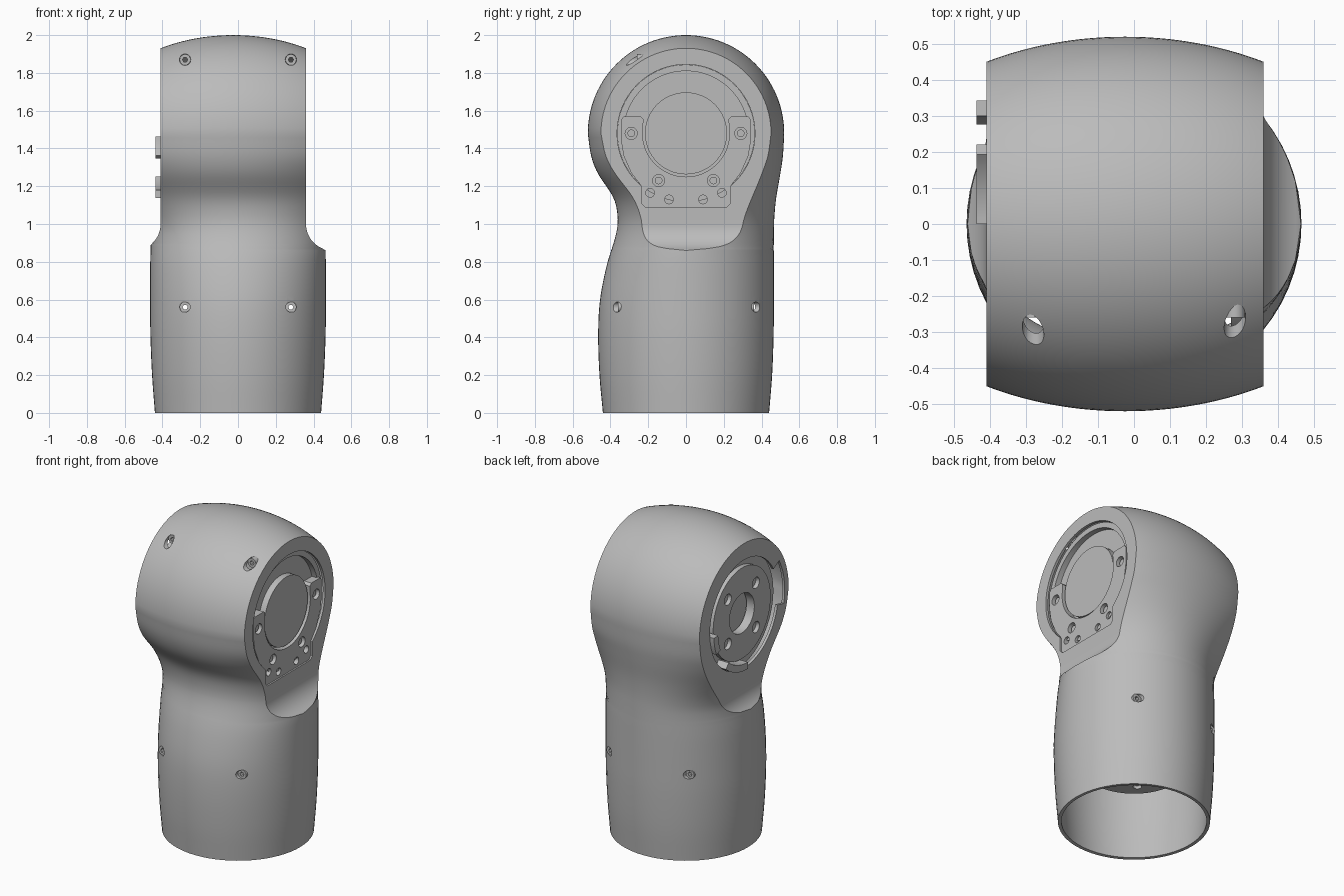
import bpy, bmesh, math
from math import sin, cos, pi, asin, sqrt, radians

cube = bpy.data.objects.get("Cube")
if cube:
    bpy.data.objects.remove(cube)

grey = bpy.data.materials.new("light_grey")
grey.use_nodes = True
grey.diffuse_color = (0.5, 0.5, 0.5, 1)
grey.node_tree.nodes["Principled BSDF"].inputs["Base Color"].default_value = (0.5, 0.5, 0.5, 1)

HUB = 1.48          # height of the joint axis
XR, XL = 0.36, -0.41  # flat side planes


def finish(name, bm):
    bmesh.ops.recalc_face_normals(bm, faces=bm.faces)
    mesh = bpy.data.meshes.new(name)
    bm.to_mesh(mesh)
    bm.free()
    mesh.materials.append(grey)
    ob = bpy.data.objects.new(name, mesh)
    bpy.context.scene.collection.objects.link(ob)
    return ob


def activate(ob):
    bpy.ops.object.select_all(action='DESELECT')
    ob.select_set(True)
    bpy.context.view_layer.objects.active = ob


def smooth(ob):
    activate(ob)
    bpy.ops.object.shade_smooth_by_angle(angle=radians(30))


def prism(name, pts, lo, hi, axis='x'):
    """Extrude a flat outline along an axis."""
    place = {'x': lambda u, v, t: (t, u, v),
             'y': lambda u, v, t: (u, t, v),
             'z': lambda u, v, t: (u, v, t)}[axis]
    bm = bmesh.new()
    a = [bm.verts.new(place(u, v, lo)) for u, v in pts]
    b = [bm.verts.new(place(u, v, hi)) for u, v in pts]
    bm.faces.new(a)
    bm.faces.new(b[::-1])
    n = len(pts)
    for i in range(n):
        j = (i + 1) % n
        bm.faces.new((a[i], b[i], b[j], a[j]))
    return finish(name, bm)


def arc(r, a0, a1, n, u=0, v=HUB):
    return [(u + r * cos(radians(a0 + (a1 - a0) * i / n)),
             v + r * sin(radians(a0 + (a1 - a0) * i / n))) for i in range(n + 1)]


def circle(r, u=0, v=HUB, n=64):
    return arc(r, 0, 360, n, u, v)[:-1]


def band(r0, r1, a0, a1):
    return arc(r0, a0, a1, 12) + arc(r1, a1, a0, 12)


def cut(ob, cutters):
    activate(ob)
    for c in cutters:
        c.hide_render = True
        m = ob.modifiers.new("cut", 'BOOLEAN')
        m.operation, m.solver, m.object = 'DIFFERENCE', 'EXACT', c
        bpy.ops.object.modifier_apply(modifier=m.name)
        bpy.data.objects.remove(c)


# Housing stations: height, front depth, back depth, half width, centre shift
STATIONS = [(0, .44, .44, .44, 0), (.2, .458, .456, .455, 0), (.42, .465, .464, .464, 0),
            (.6, .455, .465, .465, 0), (.78, .42, .465, .465, 0), (.95, .37, .465, .465, 0),
            (1.04, .362, .468, .49, -.006), (1.14, .385, .478, .55, -.015),
            (1.27, .468, .5, .65, -.025), (1.36, .502, .513, .72, -.025),
            (HUB, .52, .52, .77, -.025)]


def station(z):
    """Smooth interpolation between the stations."""
    k = max(i for i in range(len(STATIONS) - 1) if STATIONS[i][0] <= z + 1e-9)
    p, q = STATIONS[k], STATIONS[k + 1]
    o, s = STATIONS[max(k - 1, 0)], STATIONS[min(k + 2, len(STATIONS) - 1)]
    h = q[0] - p[0]
    t = (z - p[0]) / h
    out = []
    for c in range(1, 5):
        m0 = (q[c] - o[c]) / (q[0] - o[0]) * h
        m1 = (s[c] - p[c]) / (s[0] - p[0]) * h
        out.append((2*t**3 - 3*t*t + 1) * p[c] + (t**3 - 2*t*t + t) * m0
                   + (3*t*t - 2*t**3) * q[c] + (t**3 - t*t) * m1)
    return out


def side_limit(z, flat):
    """Flat side with a round fillet running out at the bottom."""
    r = 0.14
    if z >= 1:
        return flat
    return flat + r - sqrt(max(r * r - (1 - z) ** 2, 0)) if z > 1 - r else 9


# Housing: rings of front arc, flat side, back arc, closing over the rounded head
N, HEAD = 32, 28
levels = [.86 * i / 18 for i in range(18)] + [.86 + .14 * i / 14 for i in range(14)]
levels += [1 + (HUB - 1) * i / 20 for i in range(21)]
bm = bmesh.new()
rings = []
for k in range(len(levels) + HEAD):
    z = min(levels[min(k, len(levels) - 1)], HUB)
    phi = max(0, k - len(levels) + 1) / HEAD * pi / 2
    bf, bb, a, xc = station(z)
    t1 = asin(min(1, (side_limit(z, XR) - xc) / a))
    t0 = -asin(min(1, (side_limit(z, -XL) + xc) / a))
    ring = []
    for sign, depth in ((-1, bf), (1, bb)):
        row = []
        for i in range(N + 1):
            th = t0 + (t1 - t0) * i / N
            r = depth * cos(th)
            row.append(bm.verts.new((xc + a * sin(th), sign * r * cos(phi), z + r * sin(phi))))
        ring += row if sign < 0 else row[::-1]
    rings.append(ring)
for lower, upper in zip(rings, rings[1:]):
    for i in range(len(lower)):
        j = (i + 1) % len(lower)
        bm.faces.new((lower[i], lower[j], upper[j], upper[i]))
bmesh.ops.remove_doubles(bm, verts=bm.verts, dist=0.0005)
housing = finish("housing", bm)
activate(housing)
wall = housing.modifiers.new("wall", 'SOLIDIFY')
wall.thickness, wall.offset = 0.02, -1
bpy.ops.object.modifier_apply(modifier=wall.name)

# Mounting plate outline: bottom tab, two ears and a round opening
half = [(.215, 1.09), (.235, 1.11), (.235, 1.2), (.29, 1.27), (.33, 1.36),
        (.345, 1.45), (.345, 1.55), (.33, 1.57), (.24, 1.57), (.225, 1.555)]
plate_shape = half + arc(.23, 0, -180, 40) + [(-y, z) for y, z in half[::-1]]

cutters = [prism("cutter", circle(.365), .28, .6),
           prism("cutter", plate_shape, .28, .6),
           prism("cutter", circle(.345), -.6, -.33),
           prism("cutter", band(.3, .41, 150, 192), -.6, -.375)]
for x in (-.28, .28):
    cutters.append(prism("cutter", circle(.027, x, .56, 24), -.6, .6, 'y'))
    cutters.append(prism("cutter", circle(.03, x, 1.87, 24), -.6, -.1, 'y'))
cut(housing, cutters)
smooth(housing)

# Recessed screws in the housing
for x in (-.28, .28):
    for y, z in ((-.34, .56), (.34, .56), (-.24, 1.87)):
        screw = prism("housing_screw", circle(.029, x, z, 24), y - .02, y + .02, 'y')
        cut(screw, [prism("cutter", circle(.014, x, z, 6), y - .05, y + .05, 'y')])
        smooth(screw)

# Left side: recessed floor, rim, mounting plate and centre disc
smooth(prism("left_floor", circle(.37), .27, .30))
rim = prism("left_rim", circle(.364), .30, .335)
cut(rim, [prism("cutter", circle(.33), .2, .5)])
smooth(rim)
plate = prism("mounting_plate", plate_shape, .29, .35)
holes = [(.29, HUB, .032), (.145, 1.23, .032), (.19, 1.165, .023), (.09, 1.13, .023)]
cut(plate, [prism("cutter", circle(r, s * y, z, 24), .315, .5)
            for y, z, r in holes for s in (-1, 1)])
smooth(plate)
smooth(prism("centre_disc", circle(.217), .29, .34))
for y, z, r in holes[:2]:
    for s in (-1, 1):
        smooth(prism("plate_screw", circle(.02, s * y, z, 20), .31, .335))

# Right side: recessed floor, hub with bolt holes and raised locating tabs
right_floor = prism("right_floor", circle(.36), -.365, -.34)
hub = prism("hub", circle(.29), -.395, -.35)
for ob in (right_floor, hub):
    cut(ob, [prism("cutter", circle(.125), -.6, -.2)])
cut(hub, [prism("cutter", circle(.035, .2 * cos(a), HUB + .2 * sin(a), 24), -.6, -.37)
          for a in (pi / 4 + k * pi / 2 for k in range(4))])
smooth(right_floor)
smooth(hub)
smooth(prism("hub_core", circle(.14), -.33, -.31))
for a0, a1 in ((-90, -50), (-23, -3)):
    smooth(prism("locating_tab", band(.3, .343, a0, a1), -.437, -.36))

# Drilled disc inside the tube
disc = prism("inner_disc", circle(.3, 0, 0), .36, .4, 'z')
cut(disc, [prism("cutter", circle(.025, .22 * cos(k * pi / 4), .22 * sin(k * pi / 4), 16),
                 .3, .38, 'z') for k in range(8)])
smooth(disc)
